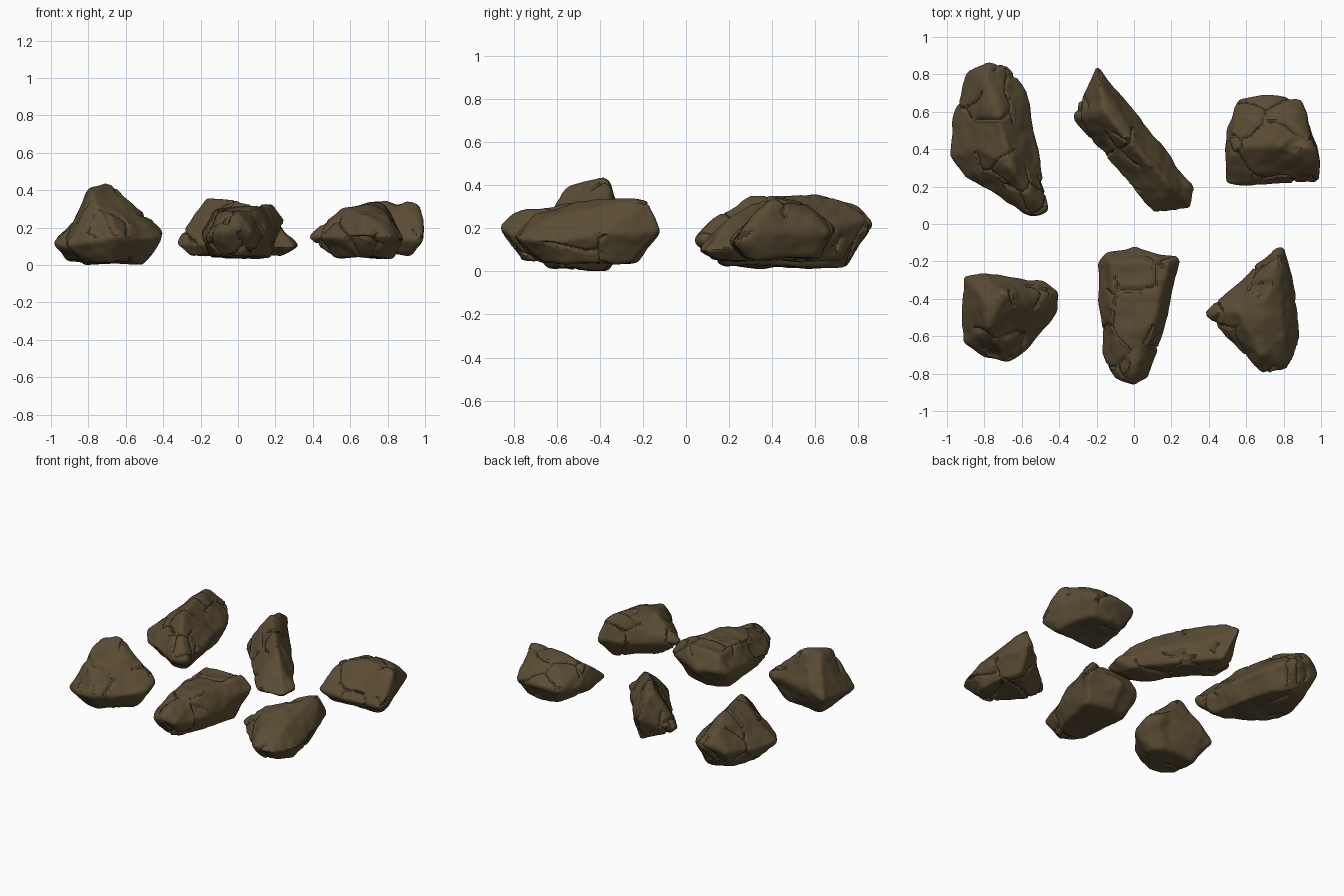
import bpy
import bmesh
from mathutils import Vector, noise

cube = bpy.data.objects.get("Cube")
if cube:
    bpy.data.objects.remove(cube, do_unlink=True)

# One earthy stone colour
stone = bpy.data.materials.new("brown stone")
stone.use_nodes = True
colour = (0.105, 0.074, 0.035, 1)
stone.diffuse_color = colour
shader = next(n for n in stone.node_tree.nodes if n.type == "BSDF_PRINCIPLED")
shader.inputs["Base Color"].default_value = colour
shader.inputs["Roughness"].default_value = 1


def weathered(co, normal, seed):
    """Offset a surface point with broad dents, small bumps and thin cracks."""
    place = co + Vector((seed, seed, seed))
    amount = 0.014 * noise.noise(place * 6) + 0.005 * noise.noise(place * 17)
    warped = place + 0.05 * noise.noise_vector(place * 5)
    near, second = noise.voronoi(warped * 4)[0][:2]
    crack = max(0, 1 - (second - near) / 0.07)
    if noise.noise(place * 4) > 0:
        amount -= 0.014 * crack
    return co + normal * amount


def make_rock(name, seed, floor, underside, outline, crest):
    """Hull of a widest outline, a raised crest and a shrunken underside."""
    rim = [Vector(p) for p in outline]
    centre = sum(rim, Vector()) / len(rim)
    base = [centre.lerp(p, underside) for p in rim]
    for p in base:
        p.z = floor
    bm = bmesh.new()
    for p in rim + base + [Vector(p) for p in crest]:
        bm.verts.new(p)
    hull = bmesh.ops.convex_hull(bm, input=bm.verts)
    spare = {g for g in hull["geom_interior"] + hull["geom_unused"]
             if isinstance(g, bmesh.types.BMVert)}
    bmesh.ops.delete(bm, geom=list(spare), context="VERTS")
    bmesh.ops.recalc_face_normals(bm, faces=bm.faces)
    mesh = bpy.data.meshes.new(name)
    bm.to_mesh(mesh)
    bm.free()
    rock = bpy.data.objects.new(name, mesh)
    bpy.context.collection.objects.link(rock)

    # Soften the edges and give the stone an even, dense skin
    bevel = rock.modifiers.new("worn edges", "BEVEL")
    bevel.width = 0.018
    bevel.segments = 2
    skin = rock.modifiers.new("even skin", "REMESH")
    skin.mode = "VOXEL"
    skin.voxel_size = 0.012
    soften = rock.modifiers.new("soften", "SMOOTH")
    soften.iterations = 3
    graph = bpy.context.evaluated_depsgraph_get()
    graph.update()
    rock.data = bpy.data.meshes.new_from_object(rock.evaluated_get(graph))
    rock.data.name = name
    rock.modifiers.clear()

    # Weather the surface
    moved = [weathered(v.co.copy(), v.normal.copy(), seed) for v in rock.data.vertices]
    for v, co in zip(rock.data.vertices, moved):
        v.co = co
    rock.data.materials.clear()
    rock.data.materials.append(stone)
    bpy.ops.object.select_all(action="DESELECT")
    rock.select_set(True)
    bpy.context.view_layer.objects.active = rock
    bpy.ops.object.shade_smooth_by_angle(angle=0.6)


make_rock("peaked_rock", 3, 0.01, 0.6,
    [(-.91, -.28, .15), (-.81, -.26, .2), (-.48, -.3, .2), (-.4, -.36, .18),
     (-.4, -.47, .15), (-.52, -.63, .14), (-.66, -.75, .15), (-.8, -.72, .12),
     (-.92, -.64, .1), (-.93, -.54, .12)],
    [(-.8, -.4, .42), (-.7, -.37, .44), (-.78, -.56, .39), (-.62, -.42, .37)])

make_rock("slab_rock", 11, 0.04, 0.72,
    [(-.2, -.2, .18), (-.15, -.14, .2), (0, -.12, .18), (.25, -.18, .24),
     (.18, -.5, .15), (.12, -.72, .15), (.08, -.83, .18), (0, -.87, .21),
     (-.1, -.83, .18), (-.17, -.7, .14)],
    [(-.13, -.2, .31), (.19, -.2, .33), (.1, -.55, .31), (-.11, -.6, .29),
     (0, -.78, .28)])

make_rock("pointed_rock", 23, 0.04, 0.62,
    [(.38, -.48, .15), (.6, -.27, .15), (.76, -.12, .2), (.8, -.12, .18),
     (.87, -.38, .17), (.9, -.6, .14), (.82, -.78, .15), (.68, -.8, .16),
     (.57, -.69, .14)],
    [(.77, -.18, .33), (.7, -.42, .34), (.56, -.47, .31), (.8, -.6, .27),
     (.67, -.7, .27)])

make_rock("long_ridge_rock", 37, 0.02, 0.7,
    [(-.99, .36, .12), (-.98, .55, .13), (-.9, .82, .18), (-.78, .87, .22),
     (-.68, .86, .2), (-.57, .72, .16), (-.51, .42, .15), (-.45, .06, .15),
     (-.55, .03, .14), (-.72, .14, .12), (-.92, .25, .1)],
    [(-.8, .78, .32), (-.72, .58, .36), (-.66, .3, .36), (-.57, .15, .27),
     (-.83, .4, .28)])

make_rock("slanted_rock", 41, 0.05, 0.75,
    [(-.33, .56, .11), (-.26, .7, .15), (-.2, .85, .25), (-.07, .7, .18),
     (.08, .5, .15), (.32, .2, .11), (.31, .08, .09), (.12, .05, .1),
     (.05, .13, .12), (-.12, .35, .12)],
    [(-.18, .74, .33), (-.16, .6, .36), (-.04, .46, .35), (.1, .3, .32),
     (.2, .2, .25)])

make_rock("wedge_rock", 59, 0.06, 0.72,
    [(.48, .2, .14), (.49, .5, .16), (.55, .67, .18), (.72, .7, .2),
     (.9, .67, .18), (.99, .38, .18), (1, .22, .14), (.75, .2, .13)],
    [(.53, .4, .3), (.7, .42, .34), (.97, .4, .34), (.86, .55, .31),
     (.62, .56, .3)])
